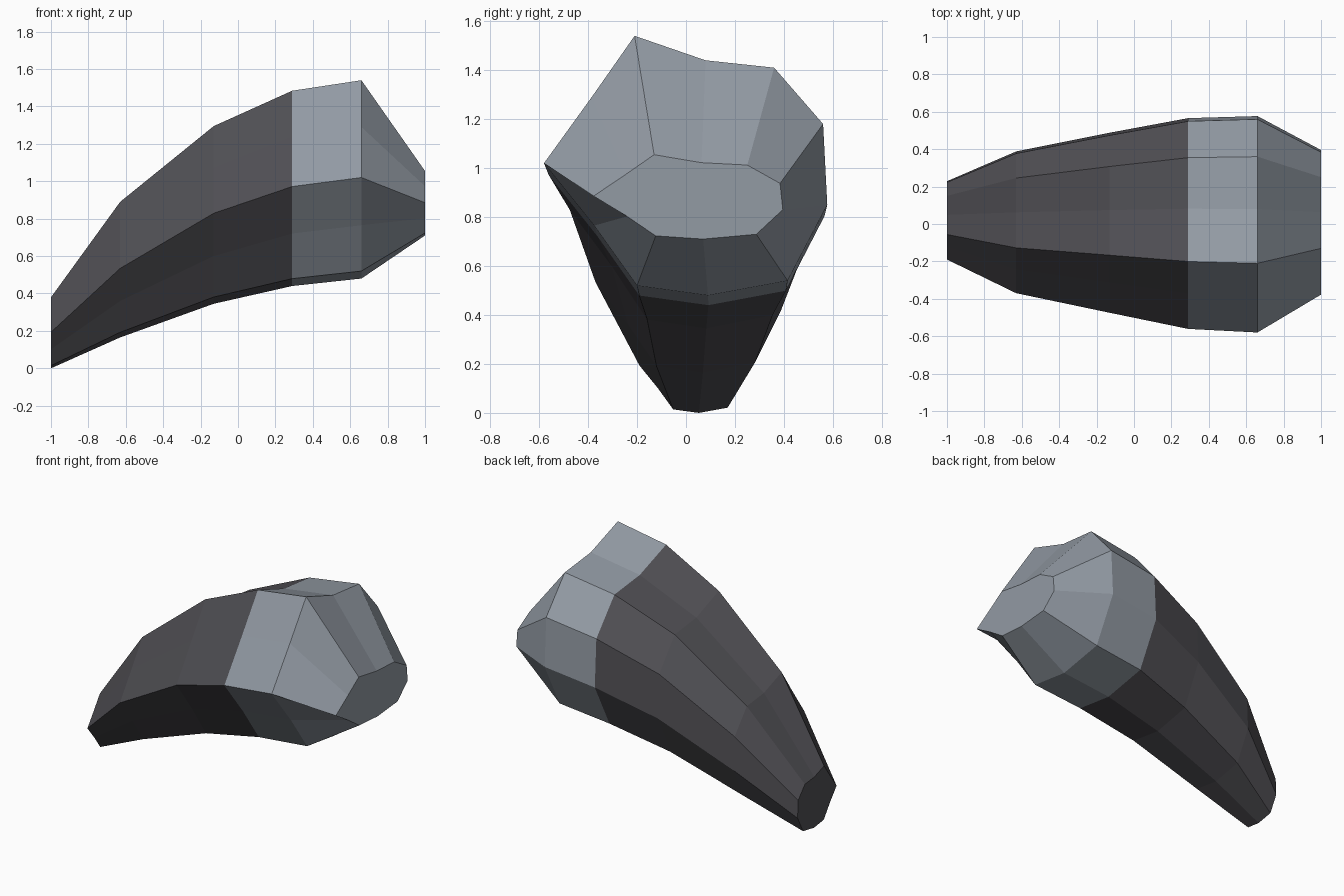
import bpy, bmesh

if "Cube" in bpy.data.objects:
    bpy.data.objects.remove(bpy.data.objects["Cube"])

def material(name, rgb):
    m = bpy.data.materials.new(name)
    m.diffuse_color = (*rgb, 1)
    m.use_nodes = True
    m.node_tree.nodes["Principled BSDF"].inputs["Base Color"].default_value = m.diffuse_color
    return m

# One irregular cross-section (y, z above its lowest point)
SECTION = [(-0.21, 1.06), (0.08, 0.96), (0.36, 0.93), (0.56, 0.70),
           (0.577, 0.37), (0.415, 0.06), (0.09, 0.0), (-0.20, 0.04),
           (-0.375, 0.285), (-0.58, 0.54), (-0.385, 0.81)]

# Stations along the curve: x, lowest z, y shift, y scale, z scale
STATIONS = [(-1.0, 0.0, 0.02, 0.362, 0.358),
            (-0.63, 0.165, 0.01, 0.655, 0.684),
            (-0.13, 0.345, 0.008, 0.832, 0.896),
            (0.29, 0.44, 0.004, 0.974, 0.985),
            (0.66, 0.48, 0.0, 1.0, 1.0),
            (1.0, 0.71, 0.01, 0.668, 0.325)]

def loft(name, stations, mat, cap_start=False, cap_end=False):
    bm = bmesh.new()
    rings = [[bm.verts.new((x, dy + y * sy, z0 + z * sz)) for y, z in SECTION]
             for x, z0, dy, sy, sz in stations]
    n = len(SECTION)
    for a, b in zip(rings, rings[1:]):
        for i in range(n):
            j = (i + 1) % n
            bm.faces.new((a[j], a[i], b[i], b[j]))
    if cap_start:
        bm.faces.new(rings[0])
    if cap_end:
        bm.faces.new(rings[-1][::-1])
    # Make the faces point outward
    bm.normal_update()
    centre = sum((v.co for v in bm.verts), bm.verts[:][0].co * 0) / len(bm.verts)
    if sum((f.calc_center_median() - centre).dot(f.normal) for f in bm.faces) < 0:
        bmesh.ops.reverse_faces(bm, faces=bm.faces[:])
    mesh = bpy.data.meshes.new(name)
    bm.to_mesh(mesh)
    bm.free()
    mesh.materials.append(mat)
    obj = bpy.data.objects.new(name, mesh)
    bpy.context.collection.objects.link(obj)

# Dark curved claw body and paler blunt root
loft("claw_body", STATIONS[:4], material("charcoal", (0.08, 0.078, 0.088)), cap_start=True)
loft("claw_root", STATIONS[3:], material("blue grey", (0.29, 0.325, 0.37)), cap_end=True)
